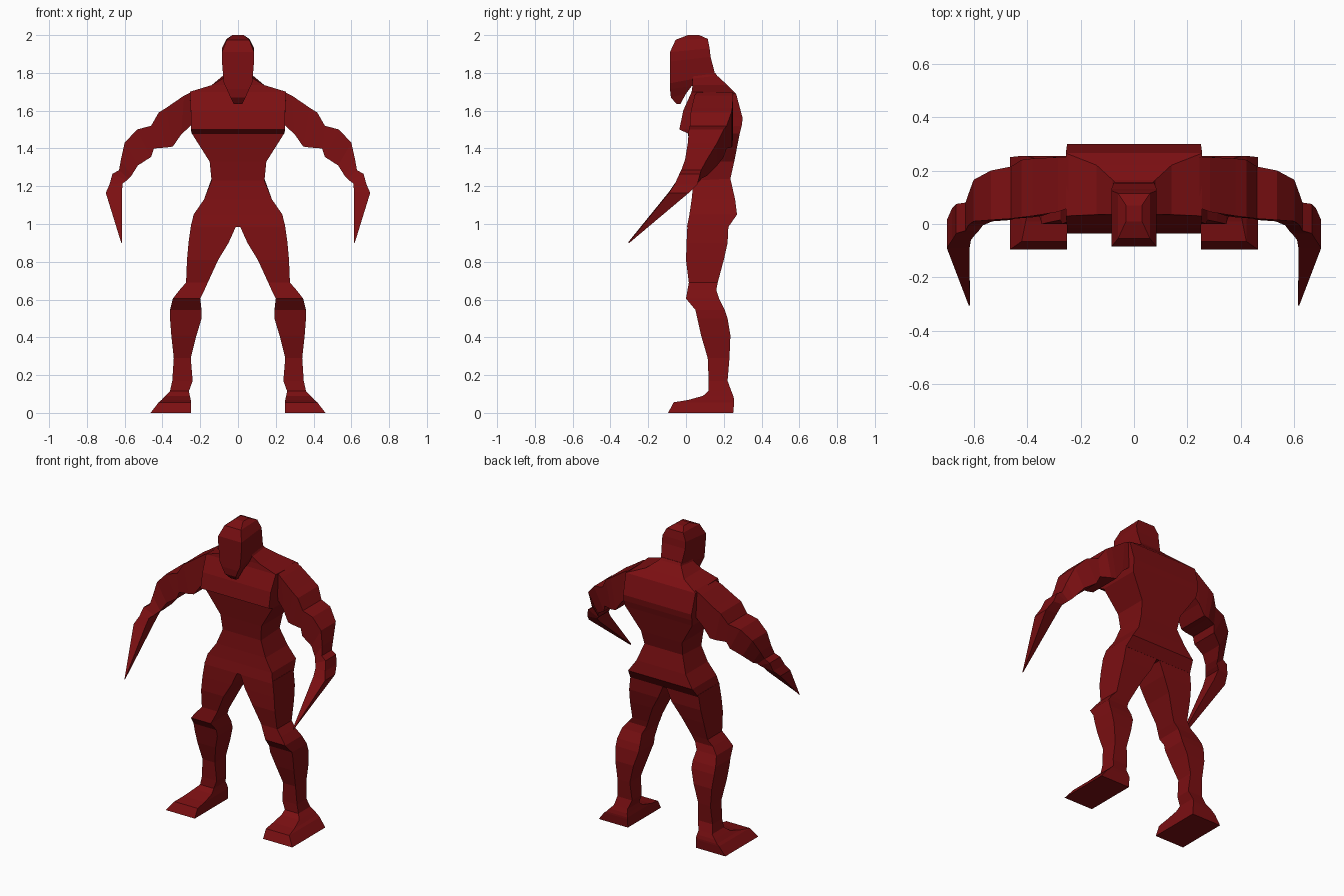
import bpy, bmesh

red = bpy.data.materials.new("dark_red")
red.diffuse_color = (0.2, 0.0048, 0.006, 1)


def loft(name, rings, mirror=False):
    """Skin four-cornered rings into a closed, flat-faced body part."""
    bm = bmesh.new()
    loops = [[bm.verts.new(p) for p in ring] for ring in rings]
    for a, b in zip(loops, loops[1:]):
        for i in range(4):
            j = (i + 1) % 4
            bm.faces.new((a[i], a[j], b[j], b[i]))
    bm.faces.new(loops[0])
    bm.faces.new(loops[-1])
    bmesh.ops.remove_doubles(bm, verts=bm.verts, dist=0.0005)
    bmesh.ops.recalc_face_normals(bm, faces=bm.faces)
    mesh = bpy.data.meshes.new(name)
    bm.to_mesh(mesh)
    bm.free()
    mesh.materials.append(red)
    ob = bpy.data.objects.new(name, mesh)
    bpy.context.collection.objects.link(ob)
    if mirror:
        ob.modifiers.new("other_side", 'MIRROR')
    return ob


def upright(x0, x1, yf, zf, yb, zb):
    """Ring across the body, tilted when front and back heights differ."""
    return [(x0, yf, zf), (x1, yf, zf), (x1, yb, zb), (x0, yb, zb)]


def limb(xt, zt, xb, zb, yf, yb):
    """Ring across an arm, from its upper edge to its lower edge."""
    return [(xt, yf, zt), (xt, yb, zt), (xb, yb, zb), (xb, yf, zb)]


# Torso: half width, front y, front z, back y, back z
torso = [(.07, .04, 1.80, .155, 1.80), (.08, .035, 1.77, .165, 1.785),
         (.14, .035, 1.735, .22, 1.735), (.255, .03, 1.70, .265, 1.69),
         (.25, -.015, 1.60, .30, 1.56), (.25, -.035, 1.50, .295, 1.52),
         (.245, .01, 1.48, .285, 1.48), (.15, .03, 1.33, .255, 1.33),
         (.14, .04, 1.23, .235, 1.24), (.18, .03, 1.13, .26, 1.13),
         (.235, .018, 1.05, .27, 1.05), (.25, .005, .985, .225, .985)]
loft("torso", [upright(-w, w, *r) for w, *r in torso])

# Head with long pointed jaw
head = [(.03, .01, 2.0, .07, 2.0), (.06, -.055, 1.975, .115, 1.98),
        (.085, -.085, 1.91, .125, 1.93), (.085, -.085, 1.86, .13, 1.885),
        (.075, -.085, 1.745, .155, 1.79), (.06, -.085, 1.715, .03, 1.73),
        (.04, -.08, 1.67, 0, 1.69), (.022, -.05, 1.635, -.03, 1.635)]
loft("head", [upright(-w, w, *r) for w, *r in head])

# Legs: height, inner x, outer x, front y, back y
leg = [(1.0, .005, .248, .008, .225), (.90, .05, .262, .003, .22),
       (.81, .105, .27, 0, .20), (.69, .16, .275, .015, .168),
       (.65, .178, .31, .008, .16), (.605, .20, .345, 0, .175),
       (.545, .193, .36, .05, .205), (.50, .193, .36, .06, .22),
       (.41, .22, .353, .08, .235), (.29, .25, .34, .115, .23),
       (.17, .24, .348, .12, .22), (.115, .26, .36, .118, .24)]
foot = [(.115, .26, .36, .118, .24), (.09, .255, .385, .09, .25),
        (.068, .25, .405, .01, .255), (.056, .25, .42, -.065, .255),
        (0, .25, .463, -.095, .25)]
for name, rows in (("legs", leg), ("feet", foot)):
    loft(name, [upright(a, b, f, z, k, z) for z, a, b, f, k in rows], True)

# Arms: upper x, upper z, lower x, lower z, front y, back y
arm = [(.245, 1.70, .245, 1.525, .06, .25), (.285, 1.68, .30, 1.475, .045, .25),
       (.38, 1.615, .345, 1.41, .03, .245), (.42, 1.59, .38, 1.405, .025, .24),
       (.46, 1.52, .445, 1.40, .02, .215), (.535, 1.50, .46, 1.355, .015, .20),
       (.60, 1.43, .53, 1.31, .01, .165), (.62, 1.34, .565, 1.255, -.005, .11),
       (.63, 1.285, .58, 1.24, -.025, .08)]
loft("arms", [limb(*r) for r in arm], True)

# Hands drawn out into forward-pointing blades
blade = [(.63, 1.285, .58, 1.24, -.025, .08), (.665, 1.265, .59, 1.23, -.035, .075),
         (.68, 1.21, .61, 1.215, -.06, .06), (.70, 1.165, .615, 1.17, -.09, .015),
         (.618, .90, .614, .905, -.305, -.30)]
loft("blade_hands", [limb(*r) for r in blade], True)
